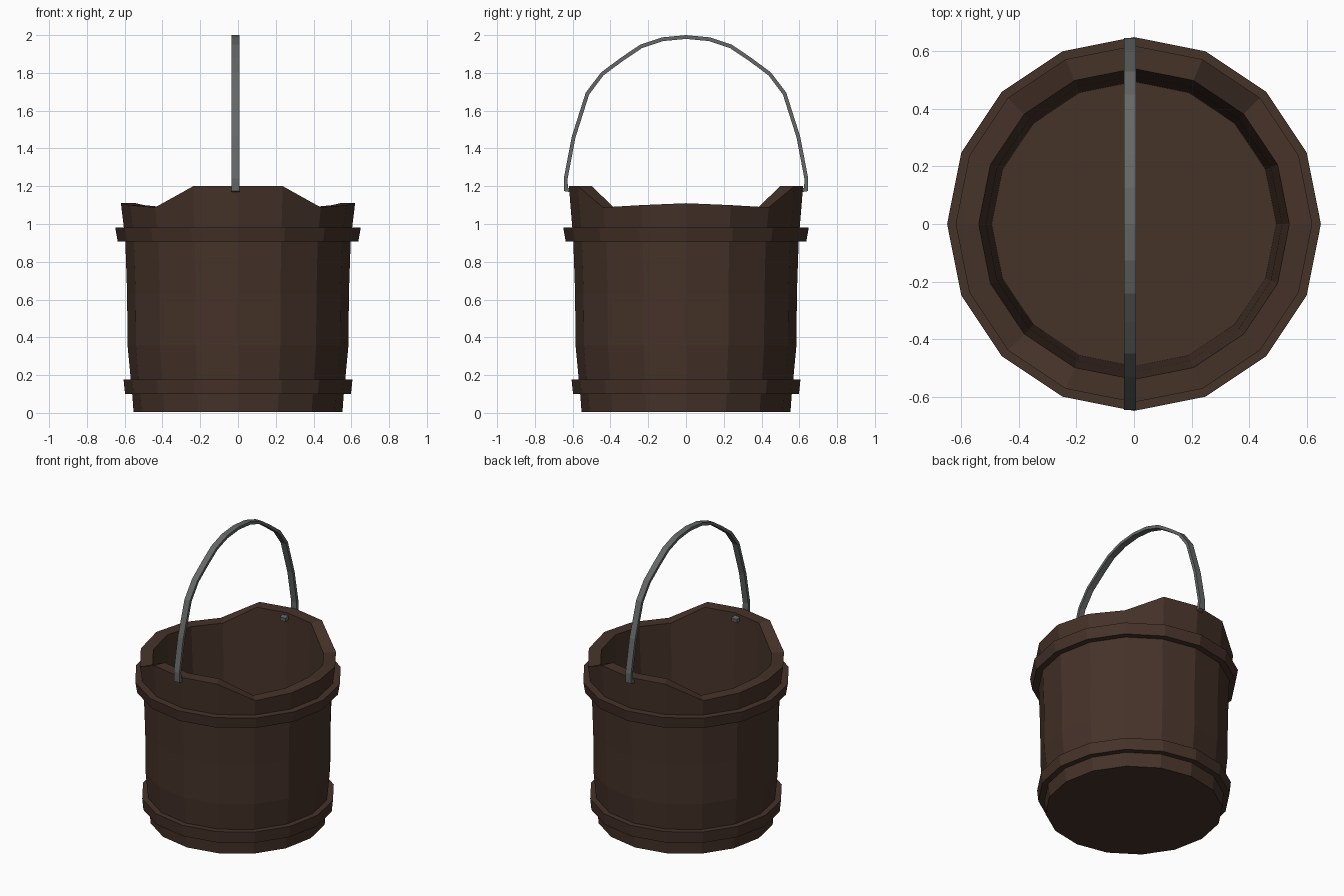
import bpy, bmesh
from math import sin, cos, tau
from mathutils import Vector

if "Cube" in bpy.data.objects:
    bpy.data.objects.remove(bpy.data.objects["Cube"])

N = 16
# rim height for each step (22.5 degrees) away from the x axis
RIM = [1.11, 1.10, 1.088, 1.20, 1.20]


def rim(i):
    k = i % 8
    return RIM[min(k, 8 - k)]


def material(name, rgb):
    m = bpy.data.materials.new(name)
    m.diffuse_color = (*rgb, 1)
    m.use_nodes = True
    m.node_tree.nodes["Principled BSDF"].inputs["Base Color"].default_value = m.diffuse_color
    return m


def finish(name, bm, mat):
    bmesh.ops.recalc_face_normals(bm, faces=bm.faces)
    me = bpy.data.meshes.new(name)
    bm.to_mesh(me)
    bm.free()
    me.materials.append(mat)
    ob = bpy.data.objects.new(name, me)
    bpy.context.collection.objects.link(ob)
    return ob


def bridge(bm, a, b):
    n = len(a)
    for i in range(n):
        bm.faces.new((a[i], a[(i + 1) % n], b[(i + 1) % n], b[i]))


def lathe(name, profile, mat, closed):
    """Turn (radius, z) points; z None follows the wavy rim."""
    bm = bmesh.new()
    rings = [[bm.verts.new((r * cos(tau * i / N), r * sin(tau * i / N),
                            rim(i) if z is None else z)) for i in range(N)]
             for r, z in profile]
    for a, b in zip(rings, rings[1:]):
        bridge(bm, a, b)
    if closed:
        bridge(bm, rings[-1], rings[0])
    else:
        bm.faces.new(rings[0])
        bm.faces.new(rings[-1])
    return finish(name, bm, mat)


wood = material("dark_wood", (0.060, 0.032, 0.022))
iron = material("iron", (0.13, 0.135, 0.135))

# Tub: outer wall, rim, inner wall and floor
lathe("tub", [(0.553, 0.005), (0.56, 0.10), (0.568, 0.18), (0.585, 0.36),
              (0.587, 0.63), (0.597, 0.92), (0.62, None), (0.54, None),
              (0.515, 0.63), (0.495, 0.10)], wood, False)

# Hoops
lathe("lower_hoop", [(0.55, 0.10), (0.598, 0.10), (0.606, 0.178), (0.55, 0.178)], wood, True)
lathe("upper_hoop", [(0.58, 0.908), (0.637, 0.908), (0.65, 0.982), (0.58, 0.982)], wood, True)

# Handle: flat bar swept along an arch, with ends turned in through the wall
half = [(0.505, 1.165), (0.635, 1.183), (0.637, 1.24), (0.595, 1.46), (0.522, 1.69),
        (0.443, 1.795), (0.335, 1.875), (0.238, 1.94), (0.125, 1.978)]
path = [Vector(p) for p in half + [(0, 1.99)] + [(-y, z) for y, z in reversed(half)]]
bm = bmesh.new()
W, T, CX = 0.021, 0.010, -0.014
rings = []
for i, p in enumerate(path):
    d1 = (p - path[max(i - 1, 0)]).normalized()
    d2 = (path[min(i + 1, len(path) - 1)] - p).normalized()
    t = (d1 + d2).normalized()
    n = Vector((-t.y, t.x)) * T / max(t.dot(d2 if i == 0 else d1), 0.6)
    if i in (0, len(path) - 1):
        n = n.normalized() * T * 1.4
    rings.append([bm.verts.new((CX + sx * W, p.x + s * n.x, p.y + s * n.y))
                  for sx, s in ((-1, -1), (1, -1), (1, 1), (-1, 1))])
for a, b in zip(rings, rings[1:]):
    bridge(bm, a, b)
bm.faces.new(rings[0])
bm.faces.new(rings[-1])
finish("handle", bm, iron)
